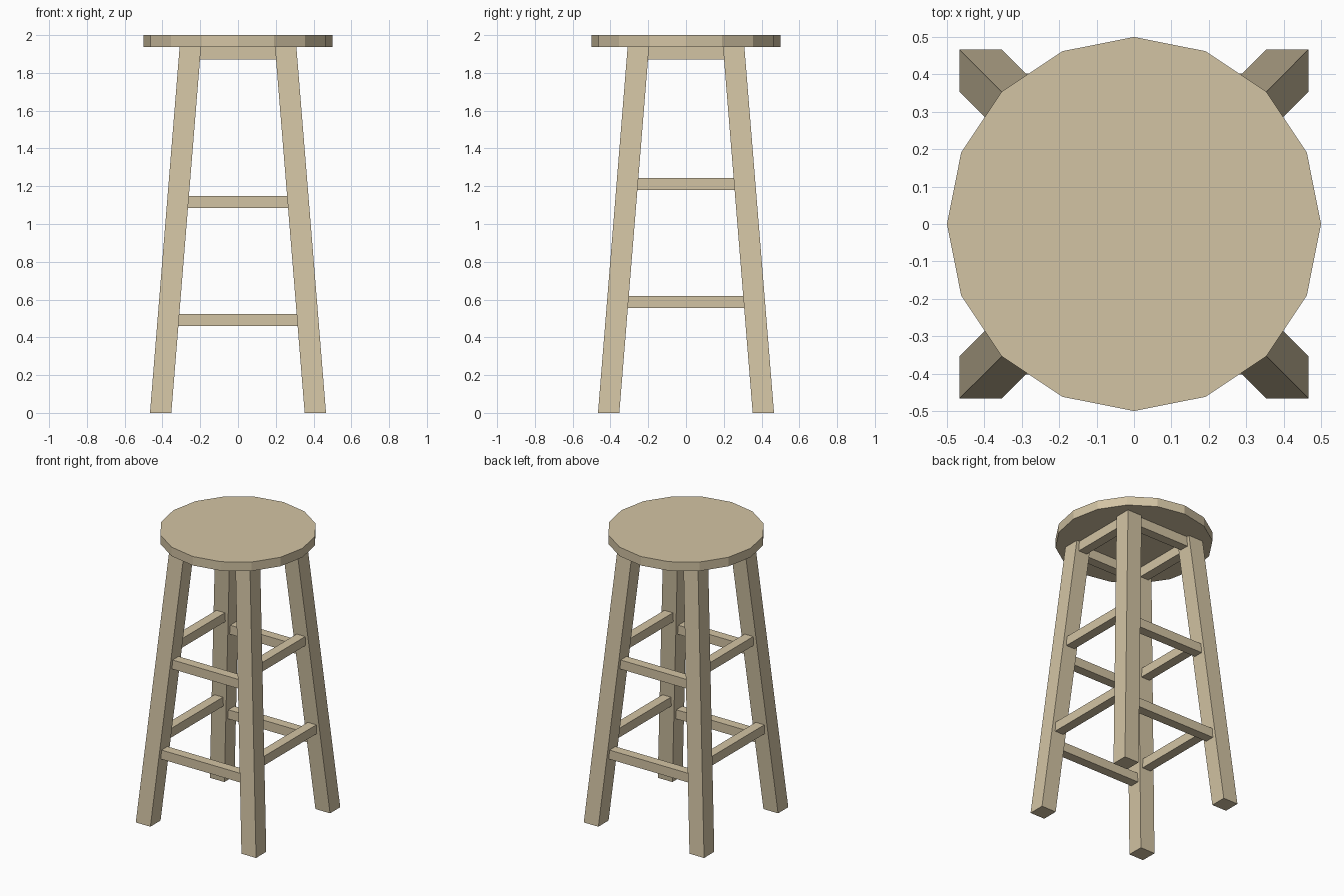
import bpy, bmesh, math
from mathutils import Vector

if "Cube" in bpy.data.objects:
    bpy.data.objects.remove(bpy.data.objects["Cube"])

wood = bpy.data.materials.new("light_wood")
wood.diffuse_color = (0.65, 0.55, 0.37, 1)
wood.use_nodes = True
wood.node_tree.nodes["Principled BSDF"].inputs["Base Color"].default_value = wood.diffuse_color

SEAT_BOTTOM = 1.937
LEG_HALF = 0.0565


def leg_centre(z):
    # legs splay evenly in x and y
    return 0.4095 - 0.157 * z / SEAT_BOTTOM


def finish(bm, name):
    bmesh.ops.recalc_face_normals(bm, faces=bm.faces)
    mesh = bpy.data.meshes.new(name)
    bm.to_mesh(mesh)
    bm.free()
    mesh.materials.append(wood)
    bpy.context.collection.objects.link(bpy.data.objects.new(name, mesh))


def hexa(name, corners):
    # box from four bottom corners followed by four top corners
    bm = bmesh.new()
    v = [bm.verts.new(c) for c in corners]
    for f in ((3, 2, 1, 0), (4, 5, 6, 7), (0, 1, 5, 4),
              (1, 2, 6, 5), (2, 3, 7, 6), (3, 0, 4, 7)):
        bm.faces.new([v[i] for i in f])
    finish(bm, name)


SQUARE = ((-1, -1), (1, -1), (1, 1), (-1, 1))

# seat: 16-sided disc
bm = bmesh.new()
ring = [bm.verts.new((0.5 * math.cos(i * math.pi / 8),
                      0.5 * math.sin(i * math.pi / 8), SEAT_BOTTOM)) for i in range(16)]
base = bm.faces.new(ring)
top = bmesh.ops.extrude_face_region(bm, geom=[base], use_keep_orig=True)
bmesh.ops.translate(bm, vec=(0, 0, 2 - SEAT_BOTTOM),
                    verts=[g for g in top["geom"] if isinstance(g, bmesh.types.BMVert)])
finish(bm, "seat")

# four splayed square legs
for sx, xn in ((-1, "left"), (1, "right")):
    for sy, yn in ((-1, "front"), (1, "back")):
        hexa(f"{yn}_{xn}_leg",
             [(sx * leg_centre(z) + a * LEG_HALF, sy * leg_centre(z) + b * LEG_HALF, z)
              for z in (0, SEAT_BOTTOM) for a, b in SQUARE])


def bar(name, side, along_x, z0, z1, half):
    # straight bar joining two neighbouring legs, ends sunk into them
    c = leg_centre((z0 + z1) / 2)
    pts = []
    for z in (z0, z1):
        for a, b in SQUARE:
            u, w = a * (c - 0.02), side * c + b * half
            pts.append((u, w, z) if along_x else (w, u, z))
    hexa(name, pts)


# rungs and the short rails under the seat
for side, fb, lr in ((-1, "front", "left"), (1, "back", "right")):
    for part, zf, zs, h in (("lower_rung", 0.46, 0.556, 0.064),
                            ("upper_rung", 1.085, 1.18, 0.064),
                            ("seat_rail", 1.87, 1.87, 0.067)):
        bar(f"{fb}_{part}", side, True, zf, zf + h, 0.033)
        bar(f"{lr}_{part}", side, False, zs, zs + h, 0.033)
